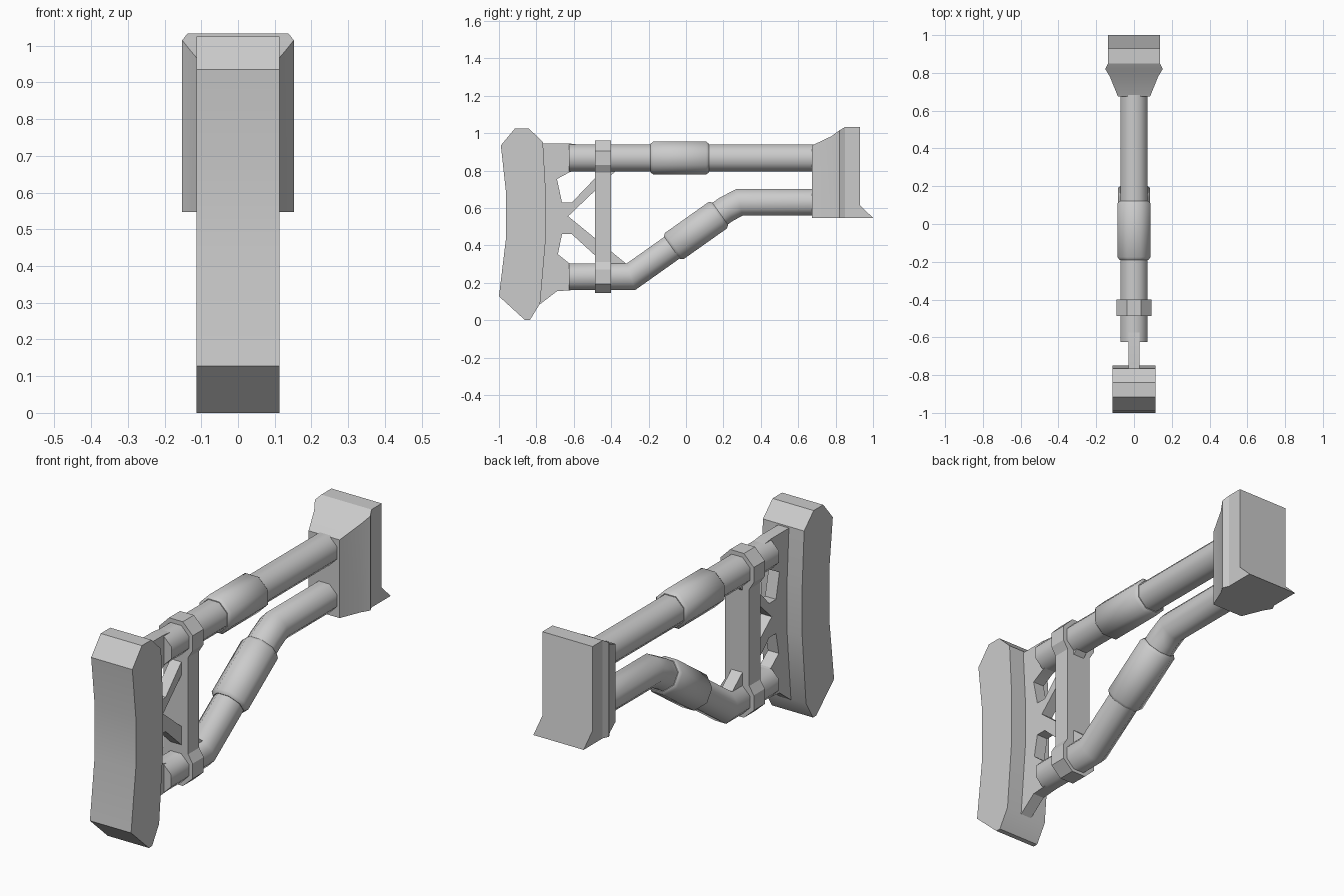
import bpy, bmesh, math
from mathutils import Vector

if "Cube" in bpy.data.objects:
    bpy.data.objects.remove(bpy.data.objects["Cube"])


def finish(name, verts, faces, angle):
    """Make an object, fix normals, smooth shade below the given angle."""
    me = bpy.data.meshes.new(name)
    me.from_pydata([tuple(v) for v in verts], [], faces)
    bm = bmesh.new()
    bm.from_mesh(me)
    bmesh.ops.recalc_face_normals(bm, faces=bm.faces[:])
    bm.to_mesh(me)
    bm.free()
    me.polygons.foreach_set("use_smooth", [True] * len(me.polygons))
    me.set_sharp_from_angle(angle=math.radians(angle))
    ob = bpy.data.objects.new(name, me)
    bpy.context.collection.objects.link(ob)
    return ob


def loft(name, rings, angle):
    """Skin equal-sized closed rings and cap both ends."""
    n = len(rings[0])
    verts = [v for r in rings for v in r]
    faces = [(a * n + i, a * n + (i + 1) % n, (a + 1) * n + (i + 1) % n, (a + 1) * n + i)
             for a in range(len(rings) - 1) for i in range(n)]
    faces += [tuple(range(n)), tuple(range(len(verts) - n, len(verts)))]
    return finish(name, verts, faces, angle)


def side_plate(name, profile, half, angle):
    """Extrude a (y, z) profile across x."""
    return loft(name, [[(s, y, z) for y, z in profile] for s in (-half, half)], angle)


def tube(name, path, radii, sides=8):
    """Sweep a flat-sided ring along a (y, z) path with mitred bends."""
    pts = [Vector(p) for p in path]
    rings = []
    for i, p in enumerate(pts):
        d0 = (p - pts[max(i - 1, 0)]).normalized()
        d1 = (pts[min(i + 1, len(pts) - 1)] - p).normalized()
        t = (d0 + d1).normalized()
        d = d1 if d1.length else d0
        nrm = Vector((-t.y, t.x)) / max(t.dot(d), 0.5)
        r = radii[i] / math.cos(math.pi / sides)
        ring = []
        for k in range(sides):
            a = 2 * math.pi * (k + 0.5) / sides
            q = p + nrm * r * math.sin(a)
            ring.append((r * math.cos(a), q.x, q.y))
        rings.append(ring)
    return loft(name, rings, 50)


def sleeve(name, a, b, r):
    """Grip sleeve with small chamfers at both ends."""
    a, b = Vector(a), Vector(b)
    c = (b - a).normalized() * 0.015
    return tube(name, [a, a + c, b - c, b], [r - 0.012, r, r, r - 0.012])


# Shoulder pad
side_plate("butt_pad", [
    (-0.99, 0.935), (-0.915, 1.025), (-0.84, 1.025), (-0.765, 0.952), (-0.75, 0.69),
    (-0.75, 0.433), (-0.78, 0.09), (-0.835, 0), (-0.86, 0), (-1, 0.128),
    (-0.963, 0.433), (-0.963, 0.69)], 0.113, 40)

# Thin webbed bracket with diagonal struts
side_plate("strut_bracket", [
    (-0.78, 0.945), (-0.625, 0.945), (-0.54, 0.935), (-0.54, 0.82), (-0.625, 0.79),
    (-0.69, 0.755), (-0.663, 0.63), (-0.61, 0.63), (-0.428, 0.82), (-0.353, 0.82),
    (-0.63, 0.556), (-0.305, 0.29), (-0.406, 0.273), (-0.61, 0.46), (-0.663, 0.46),
    (-0.685, 0.353), (-0.625, 0.305), (-0.54, 0.294), (-0.54, 0.166), (-0.69, 0.155),
    (-0.78, 0.086)], 0.03, 20)

# Vertical clamp bar joining the two tubes
half = [(0.038, 0.96), (0.092, 0.905), (0.092, 0.83), (0.067, 0.79),
        (0.067, 0.31), (0.092, 0.27), (0.092, 0.195), (0.038, 0.145)]
outline = half + [(-x, z) for x, z in reversed(half)]
loft("clamp_bar", [[(x, y, z) for x, z in outline] for y in (-0.487, -0.40)], 20)

# Upper and lower tubes with sleeves
tube("upper_tube", [(-0.625, 0.867), (0.72, 0.867)], [0.072] * 2)
sleeve("upper_sleeve", (-0.19, 0.867), (0.123, 0.867), 0.088)
tube("lower_tube", [(-0.625, 0.232), (-0.295, 0.232), (0.215, 0.593), (0.285, 0.63),
                    (0.72, 0.63)], [0.071] * 5)
sleeve("lower_sleeve", (-0.075, 0.388), (0.182, 0.57), 0.086)

# Rear mounting block, lofted front to back with a flared lower lip
rings = []
for y, w, top, lip in [(0.675, 0.085, 0.935, 0.675), (0.78, 0.128, 0.985, 0.78),
                       (0.82, 0.152, 1.015, 0.82), (0.85, 0.138, 1.033, 0.85),
                       (0.93, 0.138, 1.033, 1.0)]:
    right = [(w, y, top), (w, y, 0.615), (w, lip, 0.547)]
    rings.append(right + [(-x, b, z) for x, b, z in reversed(right)])
block = loft("mounting_block", rings[:-1] + [rings[-1]], 20)
